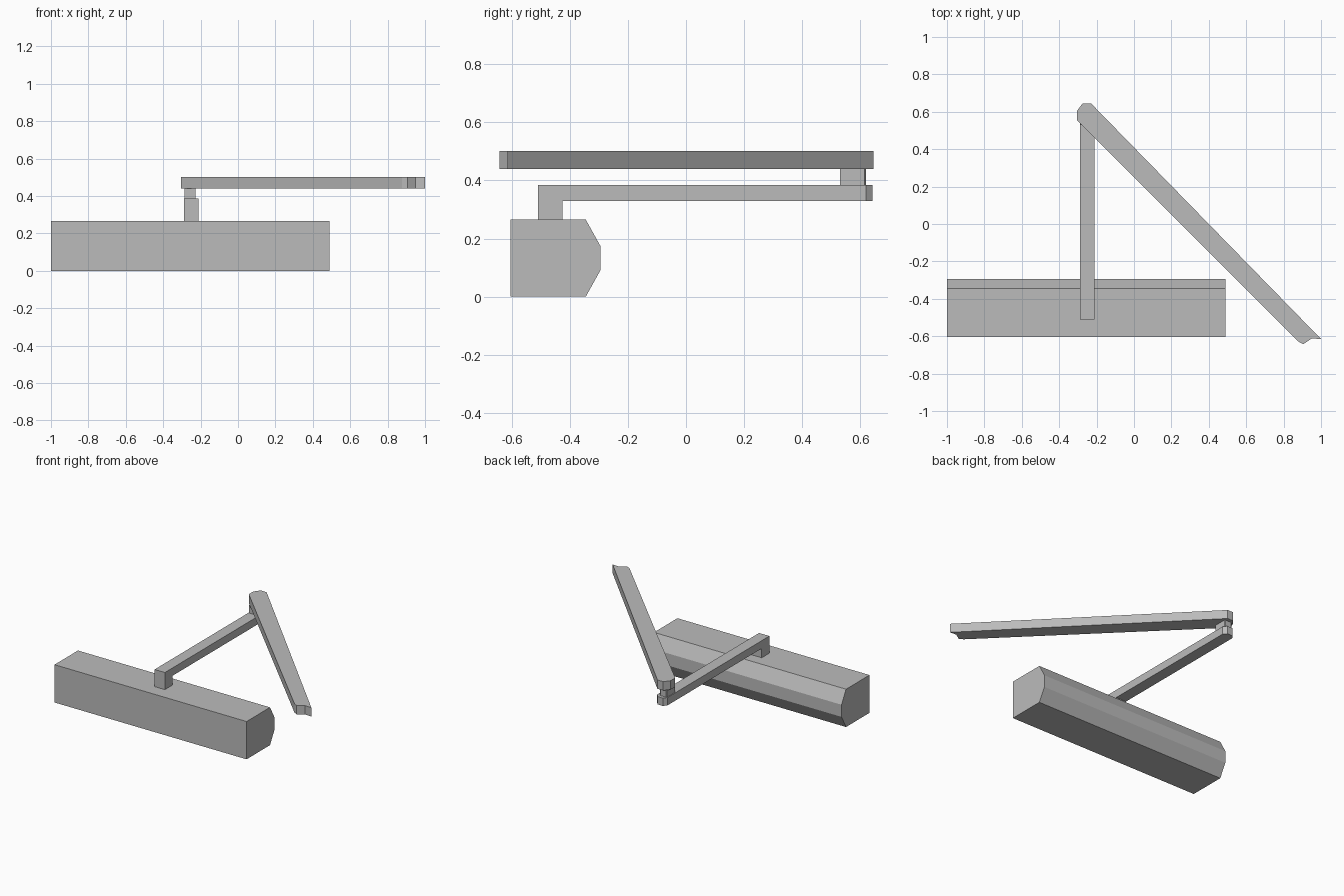
import bpy, bmesh

cube = bpy.data.objects.get("Cube")
if cube:
    bpy.data.objects.remove(cube, do_unlink=True)

grey = bpy.data.materials.new("light grey metal")
grey.use_nodes = True
COLOUR = (0.5, 0.5, 0.5, 1)
grey.diffuse_color = COLOUR
grey.node_tree.nodes["Principled BSDF"].inputs["Base Color"].default_value = COLOUR


def prism(name, outline, axis, low, high):
    """Extrude a flat outline along the x or z axis from low to high."""
    def place(p, d):
        return (d, p[0], p[1]) if axis == "x" else (p[0], p[1], d)
    bm = bmesh.new()
    face = bm.faces.new([bm.verts.new(place(p, low)) for p in outline])
    extruded = bmesh.ops.extrude_face_region(bm, geom=[face])["geom"]
    top = [v for v in extruded if isinstance(v, bmesh.types.BMVert)]
    shift = (high - low, 0, 0) if axis == "x" else (0, 0, high - low)
    bmesh.ops.translate(bm, verts=top, vec=shift)
    bmesh.ops.recalc_face_normals(bm, faces=bm.faces)
    mesh = bpy.data.meshes.new(name)
    bm.to_mesh(mesh)
    bm.free()
    mesh.materials.append(grey)
    obj = bpy.data.objects.new(name, mesh)
    bpy.context.collection.objects.link(obj)
    return obj


# Closer housing with a chamfered back
prism("housing", [(-.605, 0), (-.345, 0), (-.295, .09), (-.295, .175),
                  (-.345, .265), (-.605, .265)], "x", -1, .49)

# Lower arm: spindle block and straight bar with a clipped end
prism("spindle_block", [(-.29, -.51), (-.21, -.51), (-.21, -.425),
                        (-.29, -.425)], "z", .265, .33)
prism("lower_arm", [(-.29, -.51), (-.21, -.51), (-.21, .62), (-.23, .643),
                    (-.27, .643), (-.29, .62)], "z", .33, .385)

# Elbow pin joining the two arms
prism("elbow_pin", [(-.285, .53), (-.228, .53), (-.228, .615), (-.235, .62),
                    (-.278, .62), (-.285, .615)], "z", .385, .44)

# Upper arm: diagonal bar, rounded at the elbow, notched at the free end
prism("upper_arm", [(-.305, .555), (.878, -.628), (.905, -.642), (.95, -.612),
                    (1, -.615), (-.23, .645), (-.275, .645), (-.305, .605)],
      "z", .44, .502)
